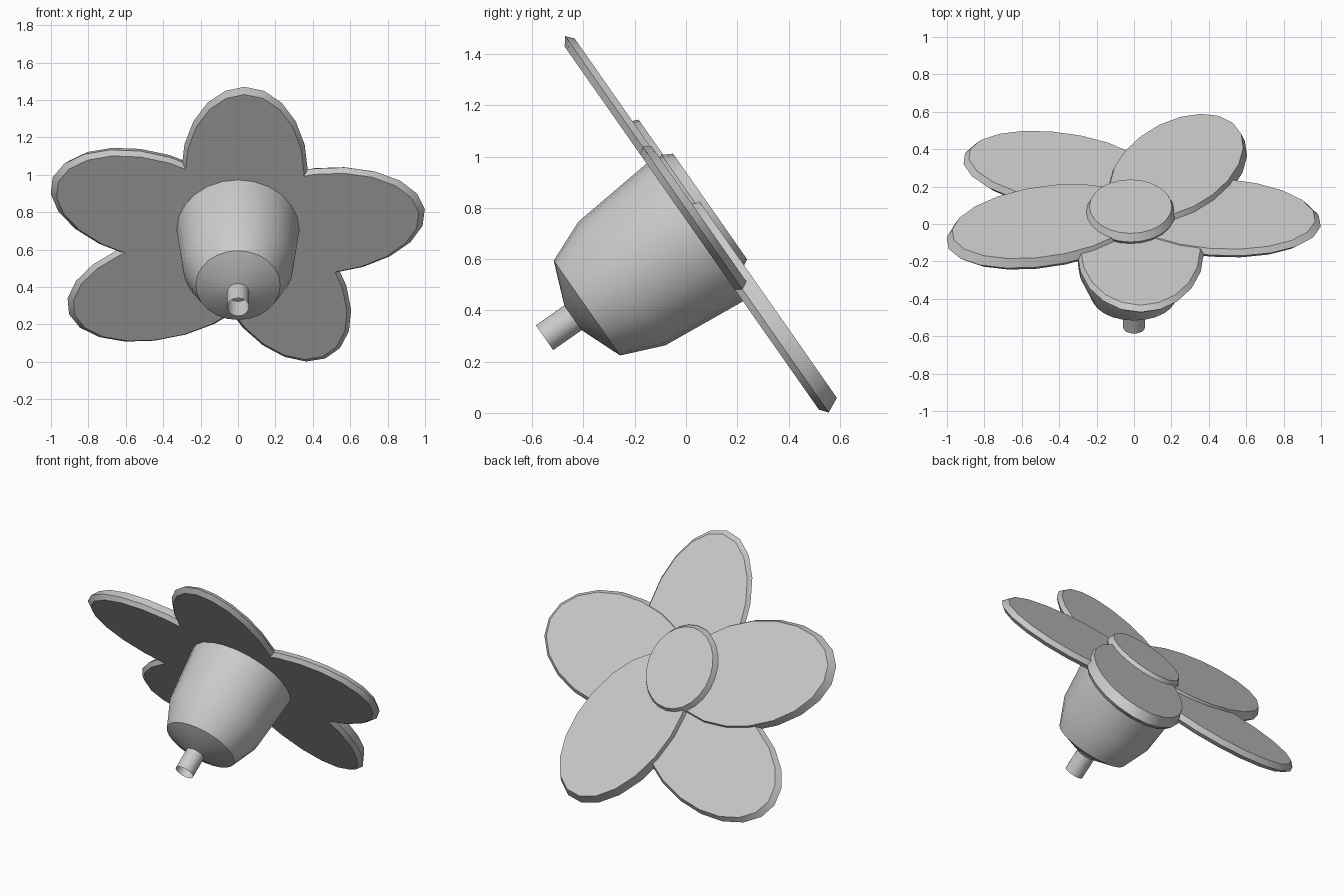
import bpy, bmesh
from math import radians, cos, sin, pi

if "Cube" in bpy.data.objects:
    bpy.data.objects.remove(bpy.data.objects["Cube"])

TILT = radians(-55)   # the flower axis leans back and up
AXIS_V = 0.557        # position of the flower axis in the tilted plane


def lathe(name, rings, sides, centre, radii=(1, 1), turn=0, cap_start=True, cap_end=True, smooth=30):
    """Stack of elliptical rings (scale, height), set in the tilted flower plane.
    Centre is (across, up-slope); turn is counter-clockwise seen from the front."""
    bm = bmesh.new()
    ca, sa = cos(radians(turn)), sin(radians(turn))
    loops = []
    for scale, h in rings:
        loop = []
        for i in range(sides):
            t = 2 * pi * i / sides
            s, p = radii[0] * scale * cos(t), radii[1] * scale * sin(t)
            x = centre[0] + s * ca - p * sa
            v = centre[1] + s * sa + p * ca
            loop.append(bm.verts.new((x, -v, h)))
        loops.append(loop)
    for a, b in zip(loops, loops[1:]):
        for i in range(sides):
            j = (i + 1) % sides
            bm.faces.new((a[i], a[j], b[j], b[i]))
    if cap_start:
        bm.faces.new(loops[0])
    if cap_end:
        bm.faces.new(loops[-1])
    bmesh.ops.recalc_face_normals(bm, faces=bm.faces)
    mesh = bpy.data.meshes.new(name)
    bm.to_mesh(mesh)
    bm.free()
    ob = bpy.data.objects.new(name, mesh)
    bpy.context.collection.objects.link(ob)
    ob.rotation_euler = (TILT, 0, 0)
    bpy.ops.object.select_all(action='DESELECT')
    ob.select_set(True)
    bpy.context.view_layer.objects.active = ob
    bpy.ops.object.shade_smooth_by_angle(angle=radians(smooth))
    return ob


# Cup: shallow cone at the base, then widening to the petals
lathe("cup", [(0.055, -0.15), (0.226, -0.082), (0.295, 0.085), (0.328, 0.432), (0.315, 0.445)],
      24, (0, AXIS_V))

# Stem: short open tube
lathe("stem", [(0.059, -0.284), (0.059, -0.14)], 16, (0, AXIS_V),
      cap_start=False, cap_end=False)

# Petals: flat bevelled ellipses (centre, radii, turn, top height)
petals = {
    "petal_top": ((0.035, 0.93), (0.545, 0.338), 90, 0.482),
    "petal_right": ((0.452, 0.60), (0.552, 0.345), 8, 0.487),
    "petal_upper_left": ((-0.475, 0.696), (0.549, 0.338), 160, 0.505),
    "petal_lower_left": ((-0.387, 0.168), (0.546, 0.328), 199, 0.490),
    "petal_lower_right": ((0.228, 0.192), (0.545, 0.325), -64, 0.516),
}
for name, (centre, radii, turn, top) in petals.items():
    lathe(name, [(0.94, 0.432), (1.0, 0.457), (0.945, top)], 20, centre, radii, turn)

# Centre button on top of the petals
lathe("centre_disc", [(0.93, 0.46), (1.0, 0.499), (0.918, 0.539)], 24,
      (-0.018, 0.606), (0.24, 0.274))
